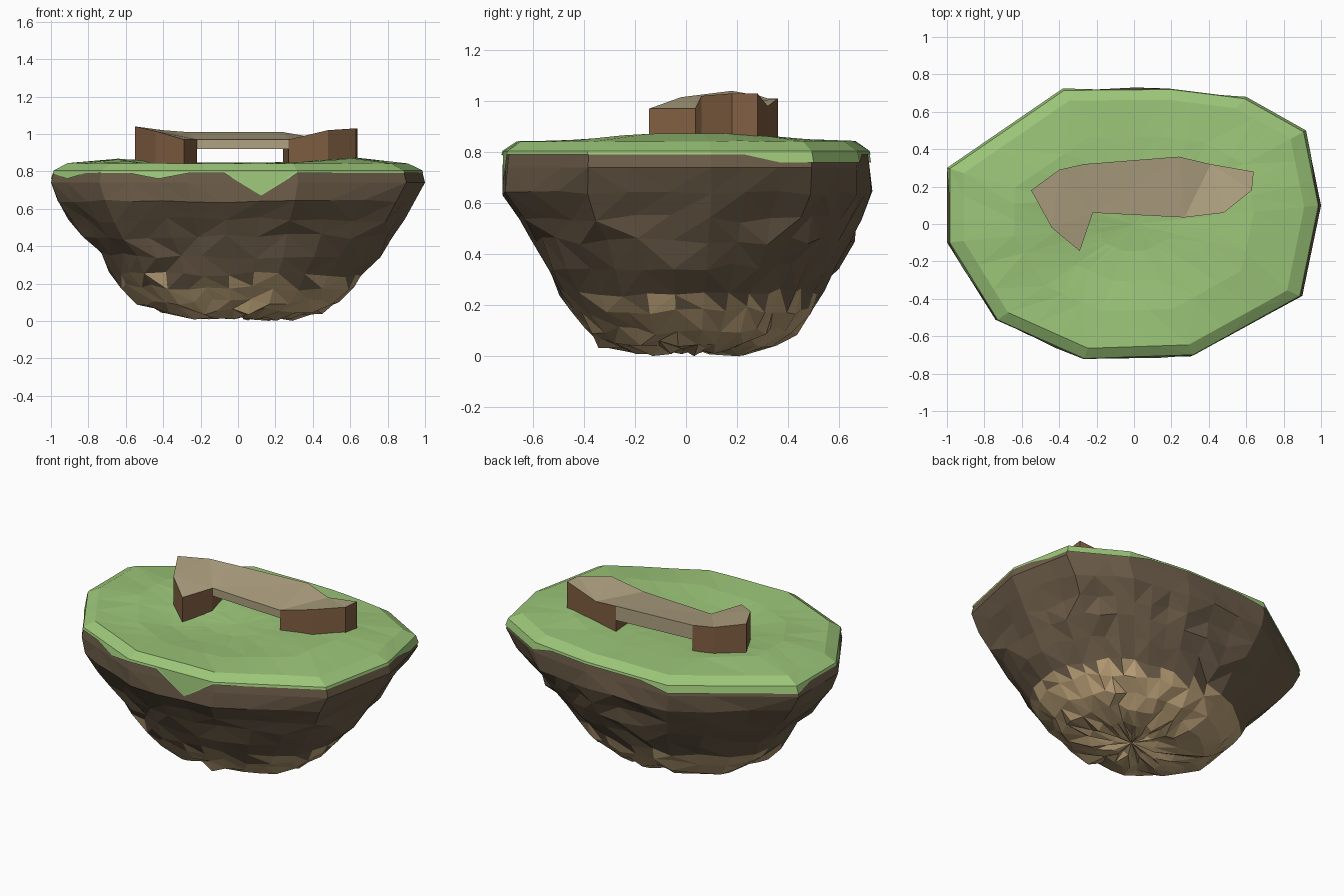
import bpy, bmesh, math, random
from mathutils import Vector

if "Cube" in bpy.data.objects:
    bpy.data.objects.remove(bpy.data.objects["Cube"])

random.seed(7)

def material(name, rgb):
    m = bpy.data.materials.new(name)
    m.diffuse_color = (*rgb, 1)
    m.use_nodes = True
    m.node_tree.nodes["Principled BSDF"].inputs["Base Color"].default_value = m.diffuse_color
    return m

GRASS = material("grass_green", (0.33, 0.56, 0.19))
ROCK = material("dark_rock", (0.15, 0.108, 0.066))
SAND = material("pale_rock", (0.52, 0.37, 0.195))
WOOD = material("brown_side", (0.22, 0.115, 0.055))
TOP = material("tan_top", (0.43, 0.36, 0.22))

def finish(bm, name, mats):
    bmesh.ops.recalc_face_normals(bm, faces=bm.faces)
    me = bpy.data.meshes.new(name)
    bm.to_mesh(me)
    bm.free()
    for m in mats:
        me.materials.append(m)
    ob = bpy.data.objects.new(name, me)
    bpy.context.collection.objects.link(ob)
    return ob

def loft(rings, tip):
    """Join vertex rings with triangles and close the last ring with a fan."""
    bm = bmesh.new()
    rows = [[bm.verts.new(p) for p in r] for r in rings]
    n = len(rows[0])
    for a, b in zip(rows, rows[1:]):
        for i in range(n):
            j = (i + 1) % n
            if random.random() < 0.5:
                bm.faces.new((a[i], a[j], b[j]))
                bm.faces.new((a[i], b[j], b[i]))
            else:
                bm.faces.new((a[i], a[j], b[i]))
                bm.faces.new((a[j], b[j], b[i]))
    t = bm.verts.new(tip)
    for i in range(n):
        bm.faces.new((rows[-1][i], rows[-1][(i + 1) % n], t))
    return bm

# Island outline seen from above, each edge split in three
corners = [(-1, .3), (-.38, .725), (.2, .73), (.6, .68), (.92, .5), (1, .1),
           (.9, -.39), (.32, -.71), (-.27, -.73), (-.74, -.52), (-1, -.1)]
outline = []
for i, c in enumerate(corners):
    a, b = Vector(c), Vector(corners[(i + 1) % len(corners)])
    outline += [a.lerp(b, k / 3) for k in range(3)]

# Rock body: height, scale to left, right, front, back
levels = [(.80, .985, .985, .975, .975), (.74, 1, 1, .985, .985),
          (.64, .965, .95, 1, 1), (.54, .90, .88, .91, .93),
          (.45, .83, .84, .82, .89), (.35, .73, .77, .75, .82),
          (.25, .68, .68, .68, .73), (.18, .63, .62, .61, .68),
          (.10, .53, .53, .53, .60), (.055, .42, .44, .46, .49),
          (.022, .28, .30, .27, .33), (.03, .14, .14, .14, .16)]
rings = []
for k, (z, l, r, f, b) in enumerate(levels):
    ring = []
    jit = 0 if k < 2 else (.008 if k == 2 else .017)
    roundness = min(.8, max(0, k - 1) * .18)
    for p in outline:
        q = p / math.hypot(p.x, p.y / .725)
        v = p.lerp(q, roundness)
        x = v.x * (l if v.x < 0 else r)
        y = v.y * (f if v.y < 0 else b)
        out = random.uniform(-1, .5 if k == 2 else 1) * jit
        d = Vector((x, y)).normalized() * out
        dz = random.uniform(-1, 1) * jit * (1.3 if k > 8 else 1)
        y = max(-.73, min(.73, y + d.y))
        ring.append((x + d.x, y, max(0, z + dz)))
    rings.append(ring)
bm = loft(rings, (.02, 0, .04))
for f in bm.faces:
    f.material_index = int(f.calc_center_median().z < .225 + random.uniform(-.03, .03))
finish(bm, "island_rock", [ROCK, SAND])

# Grass cap with hanging tips along its lower edge and a shallow dip in front of the bridge
drips = {22: .67, 25: .76, 29: .76}
drips.update({i: .76 for i in (0, 1, 2, 3, 9, 10, 11, 12, 13)})

def ground(x, y, z):
    return z - .045 * math.exp(-((x + .2) ** 2 / .16 + (y + .18) ** 2 / .08))

skirt = []
for i, p in enumerate(outline):
    z = drips.get(i, .79)
    s = .99 if z == .79 else 1.0
    skirt.append((p.x * s, p.y * s, z))
rings = [skirt, [(p.x * .985, p.y * .985, .805) for p in outline]]
for s, z, bulge in ((.91, .843, 0), (.64, .848, .026), (.42, .848, .012), (.2, .848, 0)):
    ring = []
    for p in outline:
        c = p.x / p.length
        x, y = p.x * s, p.y * s
        h = z + bulge * c ** 4 + random.uniform(-.002, .002)
        ring.append((x, y, h if s > .9 else ground(x, y, h)))
    rings.append(ring)
finish(loft(rings, (0, 0, ground(0, 0, .848))), "grass_top", [GRASS])

# Bridge: top outlines with heights
left = [(-.55, .18, 1.04), (-.40, .29, 1.02), (-.27, .32, 1.01),
        (-.22, .06, .97), (-.29, -.145, .97), (-.44, -.02, 1.015)]
right = [(.27, .035, .97), (.48, .06, 1.02), (.63, .18, 1.03),
         (.64, .28, 1.03), (.41, .32, .98), (.24, .36, 1.01)]
deck = [left[2], right[5], right[0], left[3]]

def block(name, top, bottom_z, side):
    bm = bmesh.new()
    up = [bm.verts.new(p) for p in top]
    low = [bm.verts.new((p[0], p[1], bottom_z)) for p in top]
    n = len(up)
    cap = bm.faces.new(up)
    cap.material_index = 1
    bm.faces.new(low[::-1])
    for i in range(n):
        j = (i + 1) % n
        bm.faces.new((up[i], low[i], low[j], up[j]))
    bmesh.ops.triangulate(bm, faces=[cap])
    finish(bm, name, [side, TOP])

block("left_pier", left, .80, WOOD)
block("right_pier", right, .80, WOOD)
block("bridge_deck", deck, .92, TOP)
